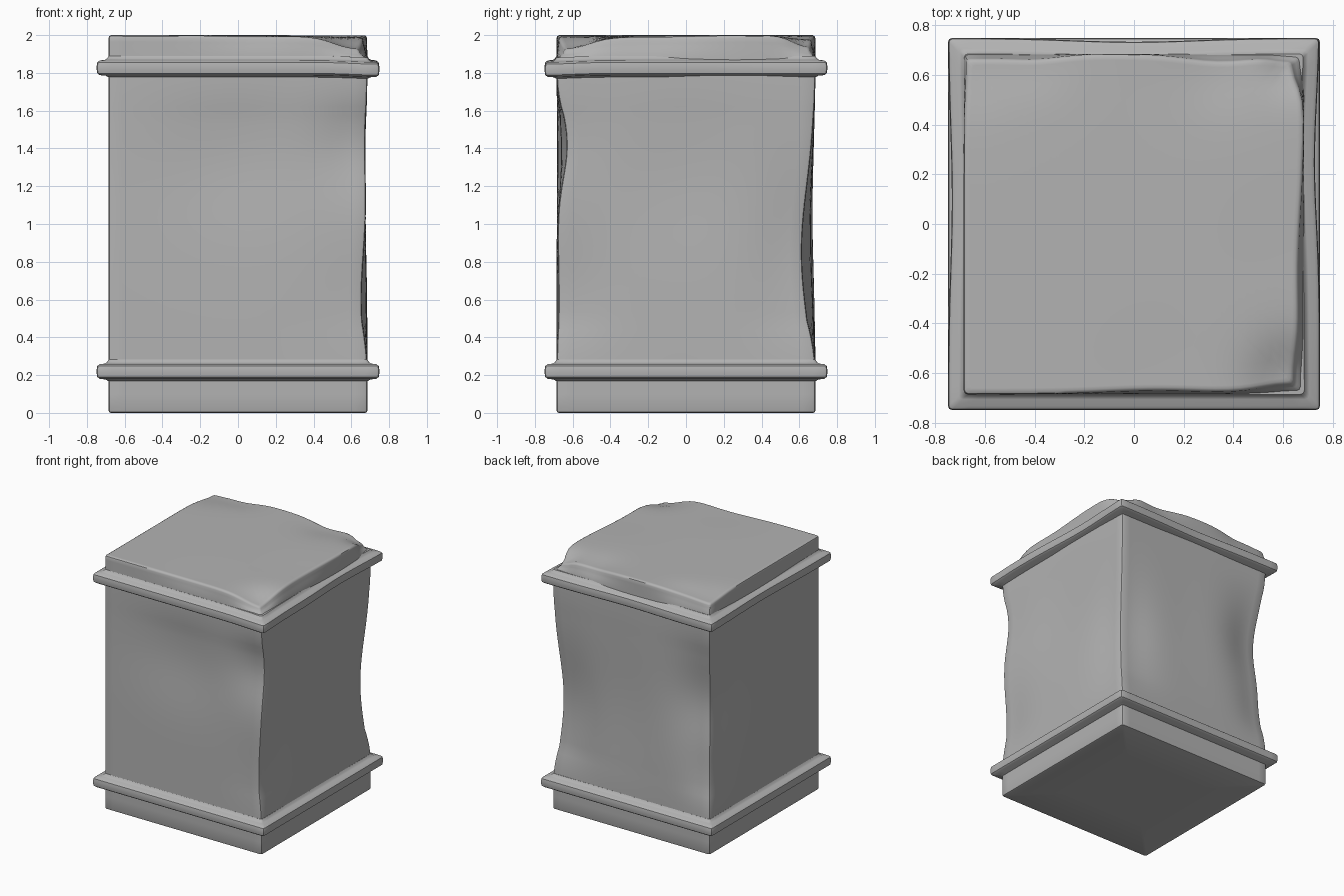
import bpy, bmesh, math
from mathutils import Vector

cube = bpy.data.objects.get("Cube")
if cube:
    bpy.data.objects.remove(cube)

GREY = (0.45, 0.45, 0.45, 1)
stone = bpy.data.materials.new("grey_stone")
stone.use_nodes = True
stone.diffuse_color = GREY
shader = next(n for n in stone.node_tree.nodes if n.type == 'BSDF_PRINCIPLED')
shader.inputs["Base Color"].default_value = GREY
shader.inputs["Roughness"].default_value = 0.8


def square_ring(half, z, radius=0.015, steps=24):
    """Points around a square with slightly rounded corners."""
    r = min(radius, half * 0.4)
    inner = half - r
    side = [Vector((inner, -inner + 2 * inner * i / steps, 0)) + Vector((r, 0, 0))
            for i in range(steps + 1)]
    a = math.pi / 4
    side.append(Vector((inner + r * math.cos(a), inner + r * math.sin(a), 0)))
    points = []
    for turn in ((1, 0), (0, 1), (-1, 0), (0, -1)):
        c, s = turn
        points += [Vector((c * p.x - s * p.y, s * p.x + c * p.y, z)) for p in side]
    return points


def wear(point, dents, envelope):
    """Push a point by every soft dent, faded by the envelope."""
    moved = point.copy()
    for centre, spread, depth, push in dents:
        d = point - Vector(centre)
        amount = math.exp(-(d.x ** 2 + d.y ** 2) / spread ** 2 - (d.z / depth) ** 2)
        moved += Vector(push) * amount * envelope(point.z)
    return moved


def loft(name, profile, dents=(), envelope=lambda z: 1, cap_start=False, cap_end=False):
    """Build a worn square shell from (half width, height) pairs."""
    bm = bmesh.new()
    rings = [[bm.verts.new(wear(p, dents, envelope)) for p in square_ring(h, z)]
             for h, z in profile]
    n = len(rings[0])
    for low, high in zip(rings, rings[1:]):
        for i in range(n):
            j = (i + 1) % n
            bm.faces.new((low[i], low[j], high[j], high[i]))
    if cap_start:
        bm.faces.new(rings[0][::-1])
    if cap_end:
        bm.faces.new(rings[-1])
    bmesh.ops.recalc_face_normals(bm, faces=bm.faces)
    mesh = bpy.data.meshes.new(name)
    bm.to_mesh(mesh)
    bm.free()
    mesh.materials.append(stone)
    obj = bpy.data.objects.new(name, mesh)
    bpy.context.collection.objects.link(obj)
    bpy.ops.object.select_all(action='DESELECT')
    obj.select_set(True)
    bpy.context.view_layer.objects.active = obj
    bpy.ops.object.shade_smooth_by_angle(angle=math.radians(40))
    return obj


# Square shaft, eroded at the corners and dished on the faces
def shaft_fade(z):
    t = min(max((z - 0.25) / 1.55, 0), 1)
    return min(1, 2.2 * math.sin(math.pi * t))


shaft_dents = [
    ((0.68, 0.68, 0.85), 0.3, 0.5, (-0.04, -0.07, 0)),
    ((-0.68, 0.68, 1.15), 0.3, 0.4, (0.05, -0.08, 0)),
    ((-0.68, 0.68, 0.6), 0.2, 0.25, (0.02, -0.03, 0)),
    ((0.68, -0.68, 1.42), 0.25, 0.25, (-0.01, 0.05, 0)),
    ((0.68, -0.68, 0.6), 0.25, 0.35, (-0.03, 0.01, 0)),
    ((0, -0.68, 1.35), 0.45, 0.35, (0, 0.03, 0)),
    ((0.68, 0, 1.25), 0.45, 0.4, (-0.02, 0, 0)),
    ((0.1, 0.68, 1.0), 0.35, 0.5, (0, -0.02, 0)),
    ((-0.68, 0.1, 1.2), 0.4, 0.4, (0.012, 0, 0)),
]
loft("shaft", [(0.685, 0.24 + 1.58 * i / 32) for i in range(33)], shaft_dents, shaft_fade)

# Rounded mouldings around the bottom and top of the shaft
MOULDING = [(0.62, -0.055), (0.69, -0.05), (0.7, -0.043), (0.732, -0.04), (0.745, -0.03),
            (0.748, -0.012), (0.748, 0.012), (0.745, 0.028), (0.732, 0.038),
            (0.705, 0.041), (0.694, 0.048), (0.685, 0.062), (0.62, 0.062)]
band_dents = [
    ((0.75, 0.25, 1.83), 0.35, 1, (-0.02, 0, 0)),
    ((-0.75, 0.1, 1.83), 0.4, 1, (0.015, 0, 0)),
    ((0, 0.75, 1.83), 0.35, 1, (0, -0.015, 0)),
    ((0.75, -0.75, 1.83), 0.2, 0.3, (0, 0, -0.01)),
]
for name, centre, dents in (("lower_moulding", 0.22, []), ("upper_moulding", 1.828, band_dents)):
    loft(name, [(h, centre + z) for h, z in MOULDING], dents)

# Plain plinth under the lower moulding
loft("plinth", [(0.02, 0), (0.35, 0), (0.672, 0), (0.682, 0.004), (0.685, 0.012),
                (0.685, 0.1), (0.685, 0.18)], cap_start=True)

# Top slab with worn rim and sagging corners
slab_dents = [
    ((0.68, -0.68, 2.0), 0.2, 0.09, (-0.04, 0.04, -0.07)),
    ((0.68, -0.2, 2.0), 0.35, 0.08, (-0.025, 0, -0.01)),
    ((0.68, 0.68, 2.0), 0.13, 0.09, (-0.05, -0.03, -0.06)),
    ((0.35, 0.68, 2.0), 0.2, 0.08, (0, -0.03, -0.025)),
    ((-0.68, 0.68, 2.0), 0.2, 0.08, (0.01, -0.02, -0.03)),
    ((-0.4, 0.68, 2.0), 0.15, 0.08, (0, -0.02, -0.015)),
    ((0.1, -0.68, 2.0), 0.3, 0.07, (0, 0.015, -0.008)),
]
slab_sides = [(0.685, 1.86 + 0.125 * i / 6) for i in range(7)]
slab_rim = [(0.682, 1.994), (0.672, 2.0)]
slab_top = [(0.65 * (1 - i / 16) + 0.01, 2.0) for i in range(16)]
loft("top_slab", slab_sides + slab_rim + slab_top, slab_dents, cap_end=True)
